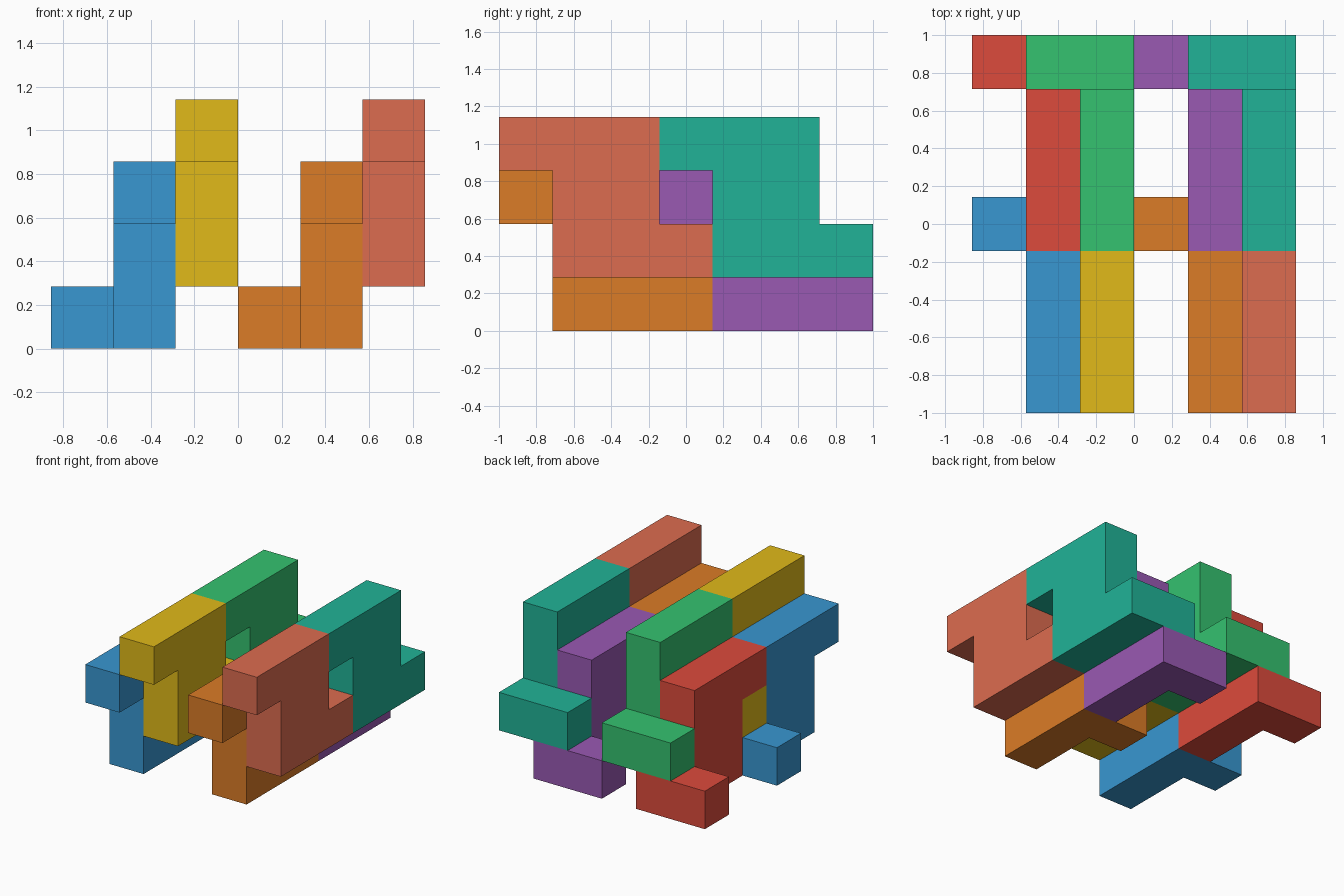
import bpy, bmesh
from mathutils import Vector

if "Cube" in bpy.data.objects:
    bpy.data.objects.remove(bpy.data.objects["Cube"])

U = 2 / 7                                   # edge of one cube cell
OFFSET = Vector((-3 * U, -1, 0))            # cell (0, 0, 0) corner

# One puzzle piece: an S-shaped slab, one cell thick, with a side tab
PIECE = ([(0, y, 2) for y in (0, 1, 2)] + [(0, y, 1) for y in (1, 2)]
         + [(0, y, 0) for y in (1, 2, 3)] + [(-1, 3, 0)])


def make_piece(name, origin, color):
    cells = set(PIECE)
    bm = bmesh.new()
    for cell in cells:
        for axis in range(3):
            for side in (0, 1):
                near = list(cell)
                near[axis] += 2 * side - 1
                if tuple(near) in cells:
                    continue
                # outer wall of this cell
                corners = []
                for a, b in ((0, 0), (1, 0), (1, 1), (0, 1)):
                    p = Vector(cell) + Vector(origin)
                    p[axis] += side
                    p[(axis + 1) % 3] += a
                    p[(axis + 2) % 3] += b
                    corners.append(bm.verts.new(p * U + OFFSET))
                bm.faces.new(corners if side else corners[::-1])
    # weld the walls and merge flat areas
    bmesh.ops.remove_doubles(bm, verts=bm.verts, dist=0.001)
    bmesh.ops.dissolve_limit(bm, angle_limit=0.01, verts=bm.verts, edges=bm.edges)
    mesh = bpy.data.meshes.new(name)
    bm.to_mesh(mesh)
    bm.free()
    mat = bpy.data.materials.new(name + "_color")
    mat.diffuse_color = (*color, 1)
    mat.use_nodes = True
    mat.node_tree.nodes["Principled BSDF"].inputs["Base Color"].default_value = mat.diffuse_color
    mesh.materials.append(mat)
    bpy.context.collection.objects.link(bpy.data.objects.new(name, mesh))


# Two identical four-piece groups, three cells apart
COLORS = {
    "left": [(0.04, 0.31, 0.64), (0.72, 0.07, 0.045), (0.75, 0.49, 0.01), (0.035, 0.54, 0.16)],
    "right": [(0.71, 0.20, 0.02), (0.32, 0.10, 0.45), (0.72, 0.15, 0.08), (0.015, 0.45, 0.31)],
}
SLOTS = [("lower_front", (1, 0, 0)), ("lower_back", (1, 3, 0)),
         ("upper_front", (2, 0, 1)), ("upper_back", (2, 3, 1))]
for shift, (group, colors) in zip((0, 3), COLORS.items()):
    for (slot, (x, y, z)), color in zip(SLOTS, colors):
        make_piece(f"{group}_{slot}_piece", (x + shift, y, z), color)
